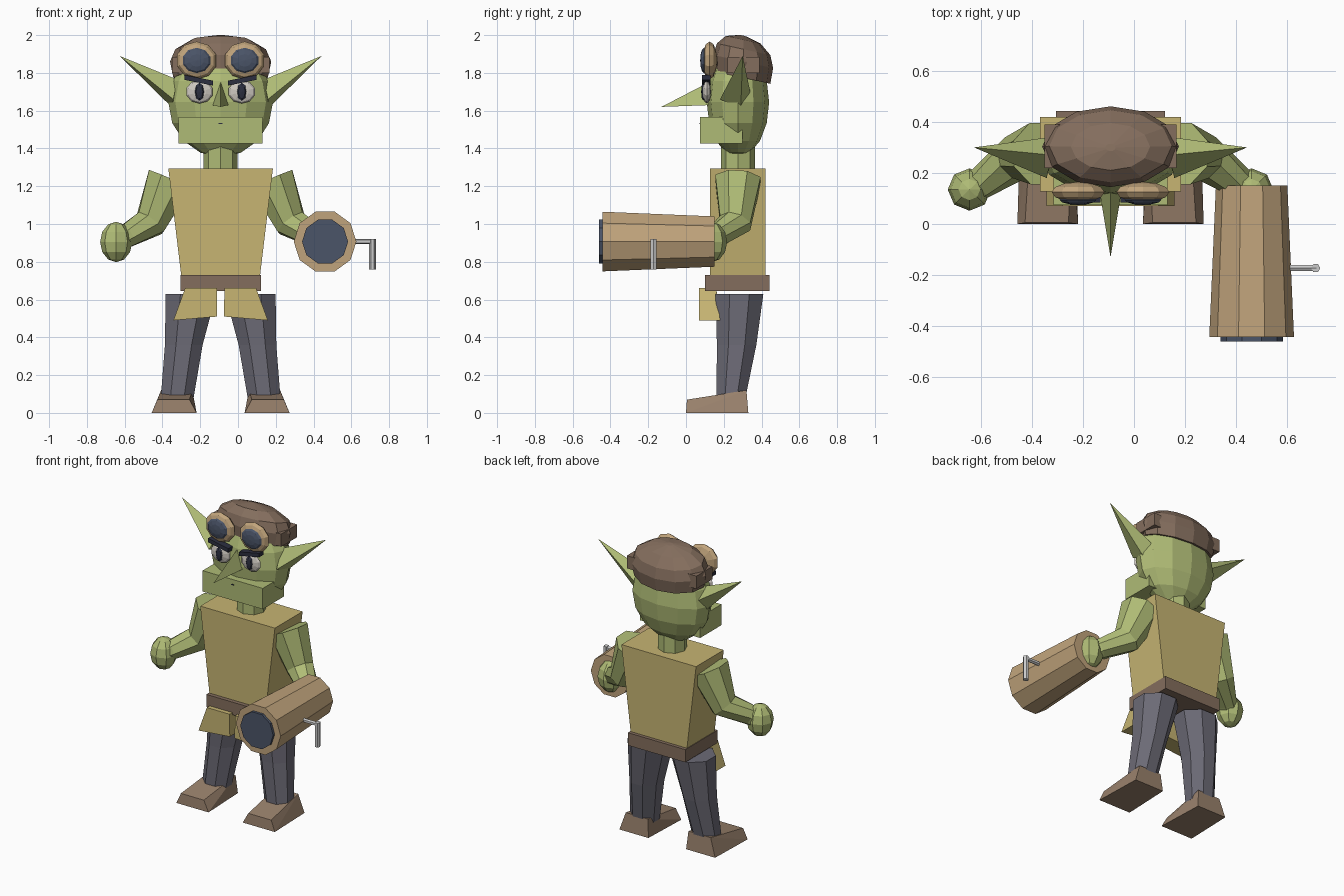
import bpy, bmesh, math
from mathutils import Vector

if "Cube" in bpy.data.objects:
    bpy.data.objects.remove(bpy.data.objects["Cube"])

CX = -0.092  # body centre line


def mat(name, r, g, b):
    m = bpy.data.materials.new(name)
    m.diffuse_color = (r, g, b, 1)
    m.use_nodes = True
    m.node_tree.nodes["Principled BSDF"].inputs["Base Color"].default_value = m.diffuse_color
    return m


SKIN = mat("skin", .43, .50, .18)
CLOTH = mat("cloth", .57, .46, .17)
LEATHER = mat("leather", .23, .155, .11)
SHOE = mat("shoe", .32, .22, .15)
WOOD = mat("wood", .53, .37, .20)
TROUSER = mat("trouser", .15, .145, .18)
DARK = mat("dark_glass", .07, .09, .14)
BROW = mat("brow", .025, .028, .05)
WHITE = mat("eye_white", .62, .58, .53)


def finish(name, bm, material):
    bmesh.ops.recalc_face_normals(bm, faces=bm.faces)
    me = bpy.data.meshes.new(name)
    bm.to_mesh(me)
    bm.free()
    ob = bpy.data.objects.new(name, me)
    bpy.context.collection.objects.link(ob)
    if material:
        me.materials.append(material)
    return ob


def hull(name, pts, material):
    """Convex solid around a few corner points."""
    bm = bmesh.new()
    for p in pts:
        bm.verts.new(p)
    bmesh.ops.convex_hull(bm, input=bm.verts)
    bmesh.ops.dissolve_limit(bm, angle_limit=0.01, verts=bm.verts, edges=bm.edges)
    return finish(name, bm, material)


def block(name, x, y, z, material, taper=None):
    """Box from ranges; taper is the x range at the bottom."""
    lo = taper or x
    return hull(name, [(a, b, c) for c, xs in ((z[0], lo), (z[1], x))
                       for b in y for a in xs], material)


def loft(name, pts, radii, sides, material, axis=None, phase=0):
    """Faceted tube through pts; radii are numbers or (side, depth) pairs."""
    pts = [Vector(p) for p in pts]
    bm = bmesh.new()
    rings = []
    for i, p in enumerate(pts):
        t = Vector(axis) if axis else pts[min(i + 1, len(pts) - 1)] - pts[max(i - 1, 0)]
        t.normalize()
        ref = Vector((0, 0, 1)) if abs(t.y) > .9 else Vector((0, 1, 0))
        u = ref.cross(t).normalized()
        v = t.cross(u)
        r = radii[i] if isinstance(radii[i], tuple) else (radii[i], radii[i])
        angs = [math.tau * (k + phase) / sides for k in range(sides)]
        rings.append([bm.verts.new(p + u * r[0] * math.cos(a) + v * r[1] * math.sin(a))
                      for a in angs])
    for a, b in zip(rings, rings[1:]):
        for k in range(sides):
            j = (k + 1) % sides
            bm.faces.new((a[k], a[j], b[j], b[k]))
    bm.faces.new(rings[0])
    bm.faces.new(rings[-1])
    return finish(name, bm, material)


def ball(name, c, r, seg, rings, material, facing=False):
    """Faceted ellipsoid; facing puts its poles along y."""
    bm = bmesh.new()
    bmesh.ops.create_uvsphere(bm, u_segments=seg, v_segments=rings, radius=1)
    for v in bm.verts:
        x, y, z = v.co
        if facing:
            y, z = -z, y
        v.co = (c[0] + x * r[0], c[1] + y * r[1], c[2] + z * r[2])
    return finish(name, bm, material)


# Head, jaw, mouth, nose and neck
ball("head", (CX, .275, 1.645), (.277, .165, .29), 12, 8, SKIN)
block("jaw", (CX - .223, CX + .223), (.075, .30), (1.427, 1.567), SKIN)
block("mouth", (CX - .01, CX + .01), (.072, .08), (1.53, 1.536), BROW)
hull("nose", [(CX, -.13, 1.62), (CX - .045, .14, 1.63), (CX + .045, .14, 1.63),
              (CX, .14, 1.76)], SKIN)
loft("neck", [(CX, .275, 1.25), (CX, .275, 1.5)], [.09, .09], 8, SKIN)

# Cap, tilted backwards, with its strap
loft("cap", [(CX, .298, 1.775), (CX, .303, 1.86), (CX, .305, 1.925), (CX, .303, 1.975),
             (CX, .30, 1.998)],
     [(.25, .152), (.268, .162), (.24, .145), (.155, .095), (.02, .015)], 12, LEATHER,
     axis=(0, .22, 1))
block("cap_strap", (CX - .258, CX + .258), (.22, .39), (1.80, 1.885), LEATHER)

# Torso and belt
block("torso", (CX - .277, CX + .277), (.127, .42), (.68, 1.295), CLOTH,
      taper=(CX - .203, CX + .203))
block("belt", (CX - .213, CX + .213), (.10, .443), (.645, .73), LEATHER)

# Paired parts, mirrored about the body centre line
for s, side in ((-1, "left"), (1, "right")):
    def P(x, y, z):
        return (CX + s * x, y, z)

    hull(side + "_ear", [P(.535, .30, 1.89), P(.23, .27, 1.765), P(.25, .18, 1.66),
                         P(.255, .29, 1.615), P(.24, .34, 1.70)], SKIN)

    # Eyes, pupils, brows
    ball(side + "_eye", P(.112, .11, 1.70), (.073, .022, .062), 10, 6, WHITE, True)
    ball(side + "_pupil", P(.112, .092, 1.70), (.026, .012, .048), 8, 4, BROW, True)
    hull(side + "_brow", [P(x, y, z + dz) for x, z in ((.04, 1.745), (.19, 1.775))
                          for y in (.085, .13) for dz in (-.012, .014)], BROW)

    # Goggles
    ball(side + "_goggle_rim", P(.127, .125, 1.866), (.109, .04, .10), 10, 6, WOOD, True)
    ball(side + "_goggle_lens", P(.127, .095, 1.866), (.076, .02, .067), 10, 6, DARK, True)

    # Arms and hands
    loft(side + "_arm", [P(.27, .275, 1.235), P(.372, .26, 1.005), P(.50, .165, .935),
                         P(.54, .14, .91)],
         [.13, .09, .065, .06], 8, SKIN, phase=.5)
    ball(side + "_hand", P(.553, .135, .905), (.085, .083, .107), 8, 6, SKIN)

    # Front flaps of the tunic
    hull(side + "_flap", [P(x, y, z) for x, z in ((.02, .66), (.188, .66), (.018, .51), (.25, .49))
                          for y in ((.07, .16) if z > .6 else (.07, .18))], CLOTH)

    # Legs and shoes
    loft(side + "_leg", [P(.157, .283, .63), P(.195, .268, .36), P(.23, .238, .08)],
         [(.145, .137), (.108, .113), (.094, .083)], 8, TROUSER, axis=(0, 0, 1), phase=.5)
    hull(side + "_shoe", [P(.127, 0, 0), P(.365, 0, 0), P(.14, .33, 0), P(.355, .33, 0),
                          P(.165, .005, .07), P(.335, .005, .07),
                          P(.15, .32, .12), P(.315, .32, .12)], SHOE)

# Hand cannon on the right hand, with dark muzzle and crank
GX, GZ = .461, .907
loft("cannon_barrel", [(GX, .15, GZ), (GX, -.443, GZ)], [.14, .166], 10, WOOD)
loft("cannon_muzzle", [(GX, -.40, GZ), (GX, -.46, GZ)], [.122, .122], 10, DARK)
loft("crank_shaft", [(.58, -.173, GZ), (.715, -.173, GZ)], [.014, .014], 6, None)
loft("crank_handle", [(.712, -.173, .92), (.712, -.173, .758)], [.018, .018], 6, None)
